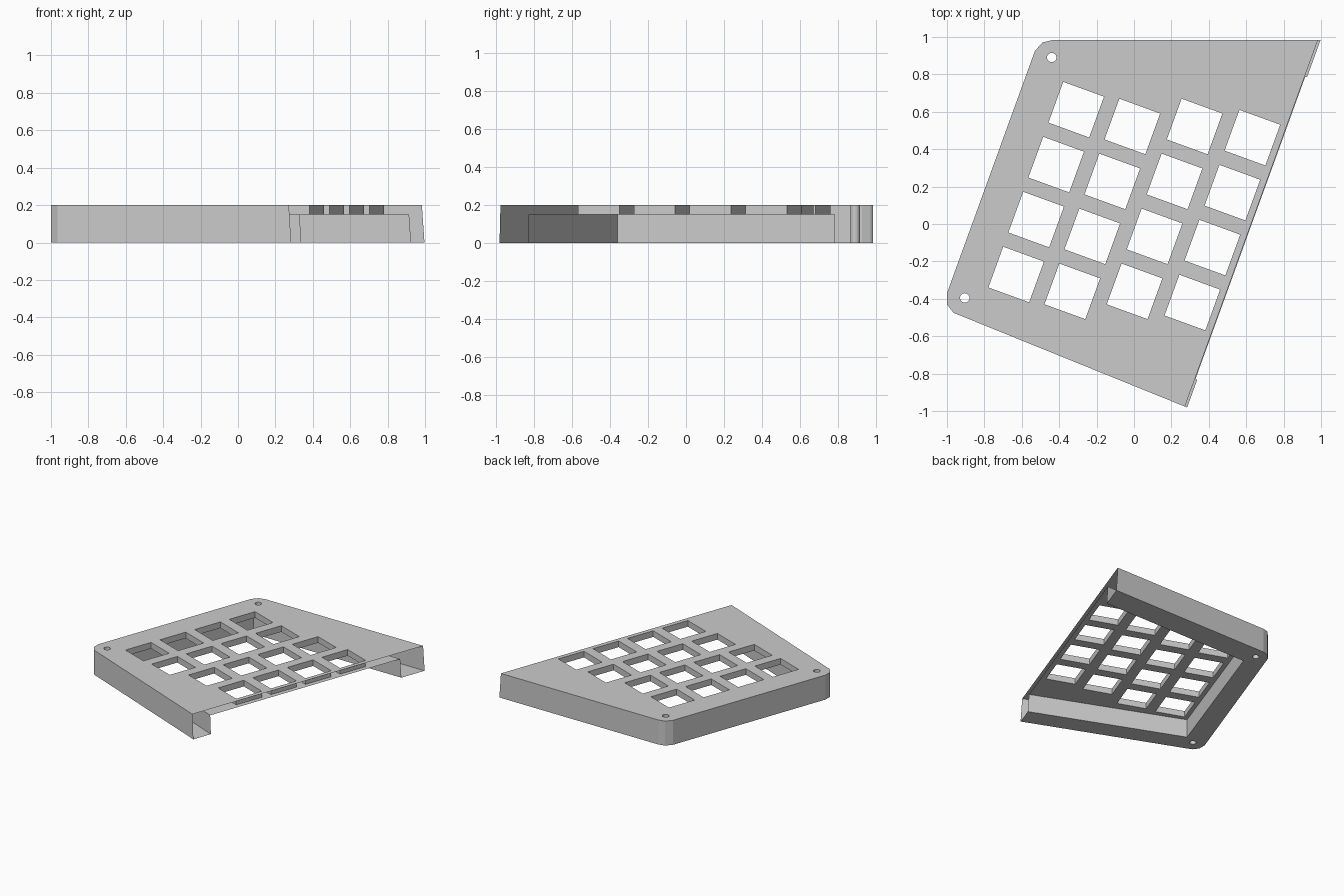
import bpy, bmesh, math
from mathutils import Vector, Matrix

cube = bpy.data.objects.get("Cube")
if cube:
    bpy.data.objects.remove(cube, do_unlink=True)

HEIGHT, PLATE_BOTTOM = 0.2, 0.15
TILT = math.radians(-20)
KEY = 0.232

grey = bpy.data.materials.new("plain grey")
grey.use_nodes = True
colour = (0.6, 0.6, 0.6, 1)
grey.diffuse_color = colour
grey.node_tree.nodes["Principled BSDF"].inputs["Base Color"].default_value = colour


def add_prism(bm, outline, z0, z1):
    """Extrude a flat outline between two heights."""
    face = bm.faces.new([bm.verts.new((x, y, z0)) for x, y in outline])
    up = bmesh.ops.extrude_face_region(bm, geom=[face], use_keep_orig=True)
    verts = [v for v in up["geom"] if isinstance(v, bmesh.types.BMVert)]
    bmesh.ops.translate(bm, verts=verts, vec=(0, 0, z1 - z0))


def make_object(name, bm):
    bmesh.ops.recalc_face_normals(bm, faces=bm.faces)
    mesh = bpy.data.meshes.new(name)
    bm.to_mesh(mesh)
    bm.free()
    mesh.materials.append(grey)
    obj = bpy.data.objects.new(name, mesh)
    bpy.context.collection.objects.link(obj)
    return obj


# Outer block with softened left corners, overlong on the right
bm = bmesh.new()
add_prism(bm, [(-0.965, -0.475), (0.6, -1.109), (1.3, 0.983), (-0.44, 0.983),
               (-0.49, 0.97), (-0.53, 0.925), (-1.0, -0.37), (-1.0, -0.43)], 0, HEIGHT)
case = make_object("keypad_case", bm)

# Underside cavity, open to the right
bm = bmesh.new()
add_prism(bm, [(-0.82, -0.36), (0.7, -0.98), (1.5, 0.785), (-0.41, 0.785)],
          -0.1, PLATE_BOTTOM)
cavity = make_object("cavity_cutter", bm)

# Key openings in four staggered columns, plus two screw holes
bm = bmesh.new()
half = KEY / 2
for cx, cy in [(-0.63, -0.27), (-0.33, -0.36), (0.003, -0.36), (0.312, -0.42)]:
    for row in range(4):
        centre = Vector((cx + 0.107 * row, cy + 0.2938 * row))
        turn = Matrix.Rotation(TILT, 2)
        corners = [(-half, -half), (half, -half), (half, half), (-half, half)]
        add_prism(bm, [centre + turn @ Vector(c) for c in corners], 0.1, 0.3)
for cx, cy in [(-0.44, 0.89), (-0.905, -0.395)]:
    ring = [math.tau * i / 24 for i in range(24)]
    add_prism(bm, [(cx + 0.025 * math.cos(a), cy + 0.025 * math.sin(a)) for a in ring],
              -0.1, 0.3)
openings = make_object("opening_cutter", bm)

for cutter in (cavity, openings):
    cutter.hide_render = True
    mod = case.modifiers.new(cutter.name, 'BOOLEAN')
    mod.operation = 'DIFFERENCE'
    mod.solver = 'EXACT'
    mod.object = cutter

# Bake the cuts, then slice the right side off and leave it open
bpy.context.view_layer.update()
evaluated = case.evaluated_get(bpy.context.evaluated_depsgraph_get())
bm = bmesh.new()
bm.from_mesh(evaluated.to_mesh())
evaluated.to_mesh_clear()
case.modifiers.clear()
bmesh.ops.triangulate(bm, faces=bm.faces)
front_top = Vector((0.272, -0.976, HEIGHT))
along = Vector((0.983, 0.983, HEIGHT)) - front_top
down = Vector((0.014, 0, -HEIGHT))
normal = down.cross(along).normalized()
if normal.x < 0:
    normal.negate()
bmesh.ops.bisect_plane(bm, geom=bm.verts[:] + bm.edges[:] + bm.faces[:],
                       plane_co=front_top, plane_no=normal, clear_outer=True)
bm.to_mesh(case.data)
bm.free()
for cutter in (cavity, openings):
    bpy.data.objects.remove(cutter, do_unlink=True)
for poly in case.data.polygons:
    poly.use_smooth = False
    poly.material_index = 0
